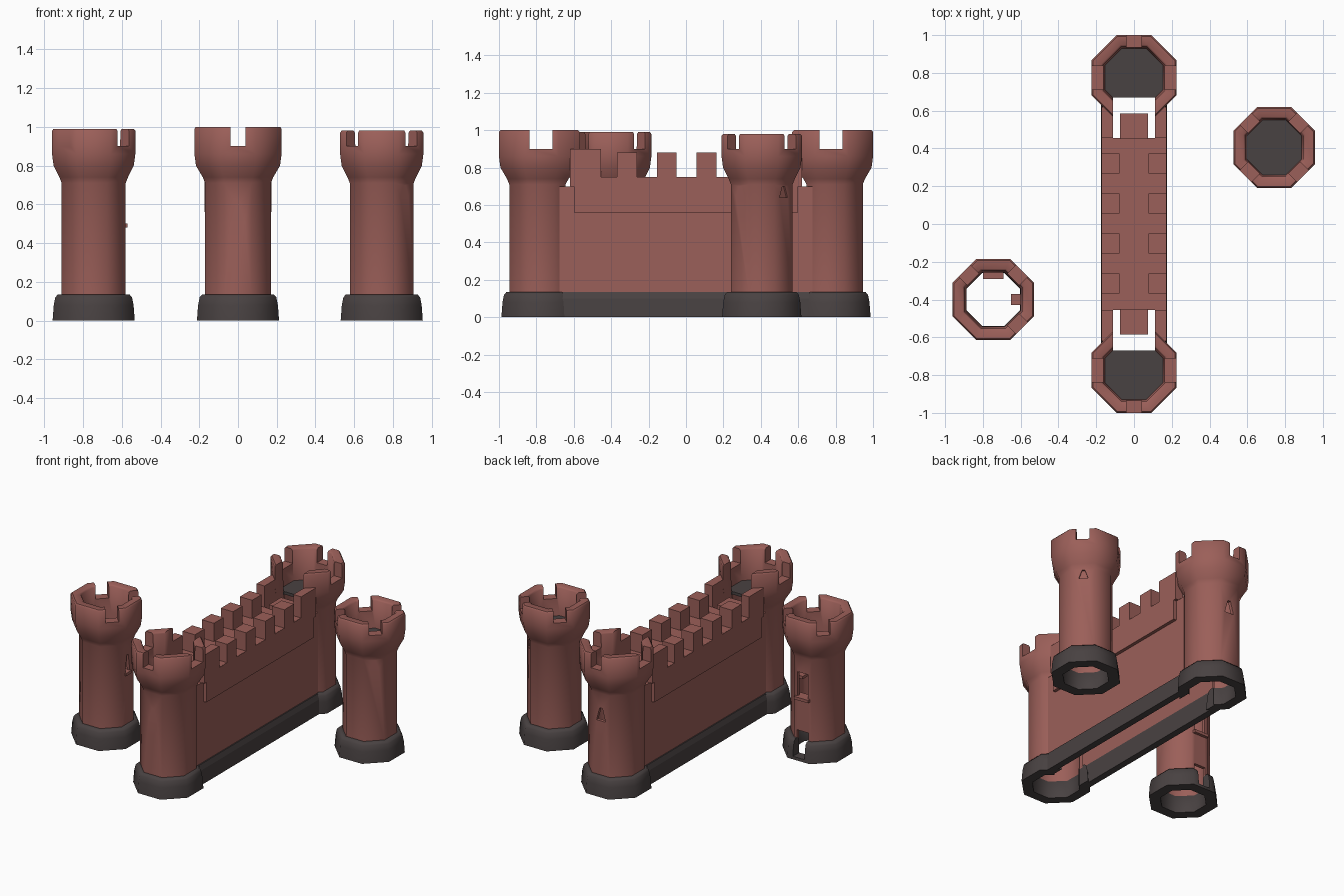
import bpy, bmesh, math
from mathutils import Matrix, Vector

if "Cube" in bpy.data.objects:
    bpy.data.objects.remove(bpy.data.objects["Cube"])


def material(name, col):
    m = bpy.data.materials.new(name)
    m.diffuse_color = (*col, 1)
    m.use_nodes = True
    m.node_tree.nodes["Principled BSDF"].inputs["Base Color"].default_value = m.diffuse_color
    return m


BRICK = material("red_brick", (0.33, 0.115, 0.10))
STONE = material("dark_stone", (0.066, 0.054, 0.054))


def finish(bm, name, mat):
    bmesh.ops.recalc_face_normals(bm, faces=bm.faces[:])
    me = bpy.data.meshes.new(name)
    bm.to_mesh(me)
    bm.free()
    ob = bpy.data.objects.new(name, me)
    bpy.context.collection.objects.link(ob)
    if mat:
        me.materials.append(mat)
    return ob


def prism(name, poly, depth, mat, mtx):
    """Extrude a 2D polygon (x, z) along y by depth, then place it with a matrix."""
    bm = bmesh.new()
    f = bm.faces.new([bm.verts.new((x, 0, z)) for x, z in poly])
    r = bmesh.ops.extrude_face_region(bm, geom=[f])
    bmesh.ops.translate(bm, vec=(0, depth, 0),
                        verts=[v for v in r["geom"] if isinstance(v, bmesh.types.BMVert)])
    bm.transform(mtx)
    return finish(bm, name, mat)


def box(name, x0, x1, y0, y1, z0, z1, mat):
    return prism(name, [(x0, z0), (x1, z0), (x1, z1), (x0, z1)], y1 - y0, mat,
                 Matrix.Translation((0, y0, 0)))


def lathe(name, profile, cx, cy, mat):
    """Eight-sided ring from a closed profile of (apothem, z)."""
    bm = bmesh.new()
    rings = []
    for k in range(8):
        a = math.radians(22.5 + 45 * k)
        c = 1 / math.cos(math.radians(22.5))
        rings.append([bm.verts.new((cx + r * c * math.cos(a), cy + r * c * math.sin(a), z))
                      for r, z in profile])
    n = len(profile)
    for k in range(8):
        p, q = rings[k], rings[(k + 1) % 8]
        for i in range(n):
            j = (i + 1) % n
            bm.faces.new((p[i], q[i], q[j], p[j]))
    return finish(bm, name, mat)


def radial_cut(cx, cy, deg, poly, r0, r1):
    """Cutter reaching outward from the tower axis in direction deg."""
    mtx = (Matrix.Translation((cx, cy, 0)) @ Matrix.Rotation(math.radians(deg - 90), 4, "Z")
           @ Matrix.Translation((0, r0, 0)))
    return prism("cutter", poly, r1 - r0, None, mtx)


def rect(w, z0, z1):
    return [(-w / 2, z0), (w / 2, z0), (w / 2, z1), (-w / 2, z1)]


def slit(w, z0, z1):
    return [(-w / 2, z0), (w / 2, z0), (w * 0.15, z1), (-w * 0.15, z1)]


def cut(ob, cutters):
    for c in cutters:
        c.hide_render = True
        m = ob.modifiers.new("cut", "BOOLEAN")
        m.operation, m.solver, m.object = "DIFFERENCE", "EXACT", c
    bpy.context.view_layer.update()
    dg = bpy.context.evaluated_depsgraph_get()
    me = bpy.data.meshes.new_from_object(ob.evaluated_get(dg))
    ob.modifiers.clear()
    ob.data = me
    mat = me.materials[0]
    me.materials.clear()
    me.materials.append(mat)
    for p in me.polygons:
        p.material_index = 0


def smooth(ob, deg=50):
    bpy.ops.object.select_all(action="DESELECT")
    ob.select_set(True)
    bpy.context.view_layer.objects.active = ob
    bpy.ops.object.shade_smooth_by_angle(angle=math.radians(deg))


def tower(name, cx, cy, rs, rc, top, notches, openings, floor, gate=0):
    """rs = shaft apothem, rc = collar apothem; gate = side (+1/-1 in y) open to the wall."""
    body = lathe(name + "_shaft", [
        (rs, 0.12), (rs, 0.71), (rs + 0.012, 0.74), (rc - 0.008, 0.80), (rc, 0.86), (rc, top - 0.01),
        (rc - 0.008, top), (rc - 0.052, top), (rc - 0.062, top - 0.01), (rc - 0.068, 0.80),
        (rs - 0.022, 0.74), (rs - 0.022, 0.12)], cx, cy, BRICK)
    base = lathe(name + "_base", [
        (0.212, 0.0), (0.206, 0.08), (0.198, 0.12), (0.185, 0.135), (rs - 0.01, 0.135),
        (rs - 0.024, 0.12), (rs - 0.024, 0.0)], cx, cy, STONE)
    cutters = [radial_cut(cx, cy, d, rect(w, 0.9, 1.2), 0.08, 0.4) for d, w in notches]
    cutters += [radial_cut(cx, cy, d, poly, r0, 0.4) for d, poly, r0 in openings]
    parts = [body, base]
    if floor:
        # watch platform inside the collar
        parts.append(lathe(name + "_floor", [(0.001, 0.76), (rs - 0.01, 0.76),
                                             (rs - 0.01, 0.78), (0.001, 0.78)], cx, cy, STONE))
    if gate:
        g = radial_cut(cx, cy, 90 * gate, rect(0.22, -0.1, 1.2), 0.105, 0.4)
        for p in parts[1:]:
            cut(p, [g])
        cutters.append(g)
    cut(body, cutters)
    if not floor:
        cut(base, [c for c in cutters[len(notches):]])
    for c in cutters:
        bpy.data.objects.remove(c)
    for p in parts:
        smooth(p)


# wall end towers, open towards the wall
for nm, s in (("front_wall_tower", -1), ("back_wall_tower", 1)):
    tower(nm, 0, 0.775 * s, 0.17, 0.225, 1.0,
          [(90 * s, 0.08), (0, 0.125), (180, 0.125)],
          [(90 * s, slit(0.07, 0.515, 0.605), 0.08)], True, gate=-s)

# free standing towers with diagonal notches
diag = [(45 + 90 * k, 0.085) for k in range(4)]
tower("left_tower", -0.745, -0.40, 0.165, 0.215, 0.99, diag,
      [(90, rect(0.09, 0.02, 0.19), 0.08), (90, rect(0.08, 0.43, 0.6), 0.08),
       (0, slit(0.05, 0.5, 0.62), 0.08)], False)
tower("right_tower", 0.742, 0.405, 0.165, 0.215, 0.98, diag,
      [(d, slit(0.06, 0.64, 0.70), 0.155) for d in (45, -45)], True)

# stone ledge under the left tower window and beside its slit
box("window_ledge", -0.80, -0.69, -0.29, -0.215, 0.41, 0.43, BRICK)
box("slit_ledge", -0.65, -0.57, -0.43, -0.37, 0.48, 0.50, BRICK)

# curtain wall, mirrored on x
for side, s in (("left", -1), ("right", 1)):
    def wbox(name, a, b, y0, y1, z0, z1, mat):
        return box(side + "_" + name, min(a * s, b * s), max(a * s, b * s), y0, y1, z0, z1, mat)

    wbox("wall", 0.13, 0.15, -0.675, 0.675, 0.12, 0.70, BRICK)
    prism(side + "_wall_base", [(0.128 * s, 0), (0.175 * s, 0), (0.17 * s, 0.10),
                                (0.158 * s, 0.135), (0.128 * s, 0.135)], 1.32, STONE,
          Matrix.Translation((0, -0.66, 0)))
    wbox("overhang", 0.115, 0.173, -0.60, 0.60, 0.56, 0.75, BRICK)
    for i in range(4):
        y = -0.315 + 0.212 * i
        wbox("merlon_%d" % i, 0.078, 0.173, y - 0.053, y + 0.053, 0.745, 0.88, BRICK)
    for y0, y1 in ((-0.62, -0.455), (0.455, 0.62)):
        wbox("end_parapet", 0.112, 0.173, y0, y1, 0.70, 0.90, BRICK)

# walkway and steps up to the tower platforms
box("walkway", -0.172, 0.172, -0.455, 0.455, 0.68, 0.751, BRICK)
for nm, y0, y1 in (("front_step", -0.585, -0.45), ("back_step", 0.45, 0.585)):
    box(nm, -0.075, 0.075, y0, y1, 0.70, 0.78, BRICK)
